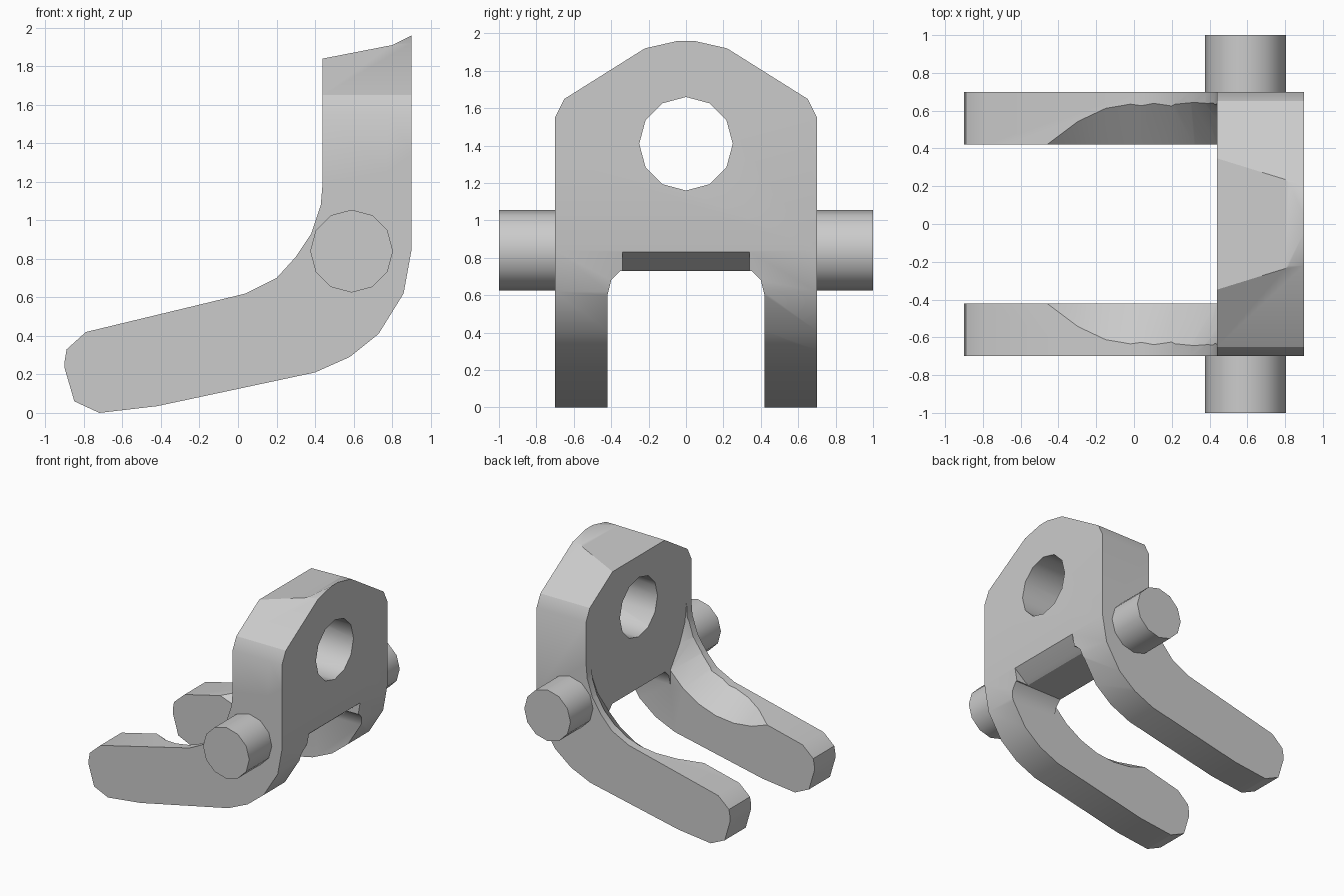
import bpy, bmesh, math
from mathutils import Matrix, Vector

cube = bpy.data.objects.get("Cube")
if cube:
    bpy.data.objects.remove(cube, do_unlink=True)

metal = bpy.data.materials.new("plain_grey")
metal.use_nodes = True
GREY = (0.6, 0.6, 0.6, 1)
metal.diffuse_color = GREY
metal.node_tree.nodes["Principled BSDF"].inputs["Base Color"].default_value = GREY


def make_object(name, bm):
    bmesh.ops.recalc_face_normals(bm, faces=bm.faces)
    mesh = bpy.data.meshes.new(name)
    bm.to_mesh(mesh)
    bm.free()
    mesh.materials.append(metal)
    obj = bpy.data.objects.new(name, mesh)
    bpy.context.collection.objects.link(obj)
    return obj


def prism(name, outline, place, start, end):
    """Extrude a flat outline from start to end; place(a, b, depth) gives 3D points."""
    bm = bmesh.new()
    face = bm.faces.new([bm.verts.new(place(a, b, start)) for a, b in outline])
    out = bmesh.ops.extrude_face_region(bm, geom=[face])
    shift = Vector(place(0, 0, end)) - Vector(place(0, 0, start))
    bmesh.ops.translate(bm, vec=shift,
                        verts=[v for v in out["geom"] if isinstance(v, bmesh.types.BMVert)])
    return make_object(name, bm)


def along_x(y, z, x):
    return (x, y, z)


def along_y(x, z, y):
    return (x, y, z)


def ring(a, b, radius, sides):
    return [(a + radius * math.cos(math.tau * i / sides),
             b + radius * math.sin(math.tau * i / sides)) for i in range(sides)]


def combine(target, tool, operation):
    tool.hide_render = True
    mod = target.modifiers.new(tool.name, "BOOLEAN")
    mod.operation, mod.solver, mod.object = operation, "EXACT", tool
    bpy.context.view_layer.objects.active = target
    bpy.ops.object.modifier_apply(modifier=mod.name)
    bpy.data.objects.remove(tool, do_unlink=True)


# Bent side profile, full width
profile = [(-.9, .27), (-.89, .33), (-.79, .42), (.04, .62), (.2, .70), (.3, .81),
           (.38, .93), (.43, 1.08), (.44, 1.2), (.44, 1.84), (.8, 1.91), (.9, 1.96),
           (.9, .84), (.86, .62), (.73, .41), (.58, .29), (.4, .21), (-.42, .035),
           (-.72, 0), (-.85, .06), (-.9, .23)]
body = prism("forked_bracket", profile, along_y, -.7, .7)

# Pointed plate outline with the slot between the arms
half = [(.22, 1.92), (.65, 1.65), (.7, 1.55), (.7, -.1), (.42, -.1), (.42, .6),
        (.4, .68), (.35, .73)]
outline = [(0, 1.97)] + half + [(-y, z) for y, z in reversed(half)]
combine(body, prism("plate_outline", outline, along_x, -1.2, 1.2), "INTERSECT")

# Open space between the arms, softened lower lip and round eye
gap = [(-1.2, -.1), (.44, -.1), (.44, 1.5), (-1.2, 1.5)]
combine(body, prism("arm_gap", gap, along_y, -.42, .42), "DIFFERENCE")
lip = [(.72, .7), (.8, .75), (.92, .85), (1, .6), (.72, .6)]
combine(body, prism("lip_cut", lip, along_y, -.34, .34), "DIFFERENCE")
combine(body, prism("eye_hole", ring(0, 1.41, .25, 12), along_x, 0, 1.2), "DIFFERENCE")

# Tapered round scoops on the upper inner edge of each arm
for side in (-1, 1):
    bm = bmesh.new()
    bmesh.ops.create_cone(bm, cap_ends=True, segments=28, radius1=.765, radius2=.54, depth=.3,
                          matrix=Matrix.Translation((-.15, side * .55, 1.18))
                          @ Matrix.Rotation(-side * math.pi / 2, 4, "X"))
    cut = bmesh.ops.bisect_plane(bm, geom=bm.verts[:] + bm.edges[:] + bm.faces[:],
                                 plane_co=(.44, 0, 0), plane_no=(1, 0, 0), clear_outer=True)
    bmesh.ops.holes_fill(bm, edges=[e for e in bm.edges if e.is_boundary])
    combine(body, make_object("arm_scoop", bm), "DIFFERENCE")

# Pivot pins
pins = [prism(name, ring(.59, .84, .215, 12), along_y, side * .65, side)
        for name, side in (("front_pin", -1), ("back_pin", 1))]

# Smooth shading with sharp edges kept
bpy.ops.object.select_all(action="DESELECT")
for obj in [body] + pins:
    obj.select_set(True)
bpy.context.view_layer.objects.active = body
bpy.ops.object.shade_smooth_by_angle(angle=math.radians(31))
